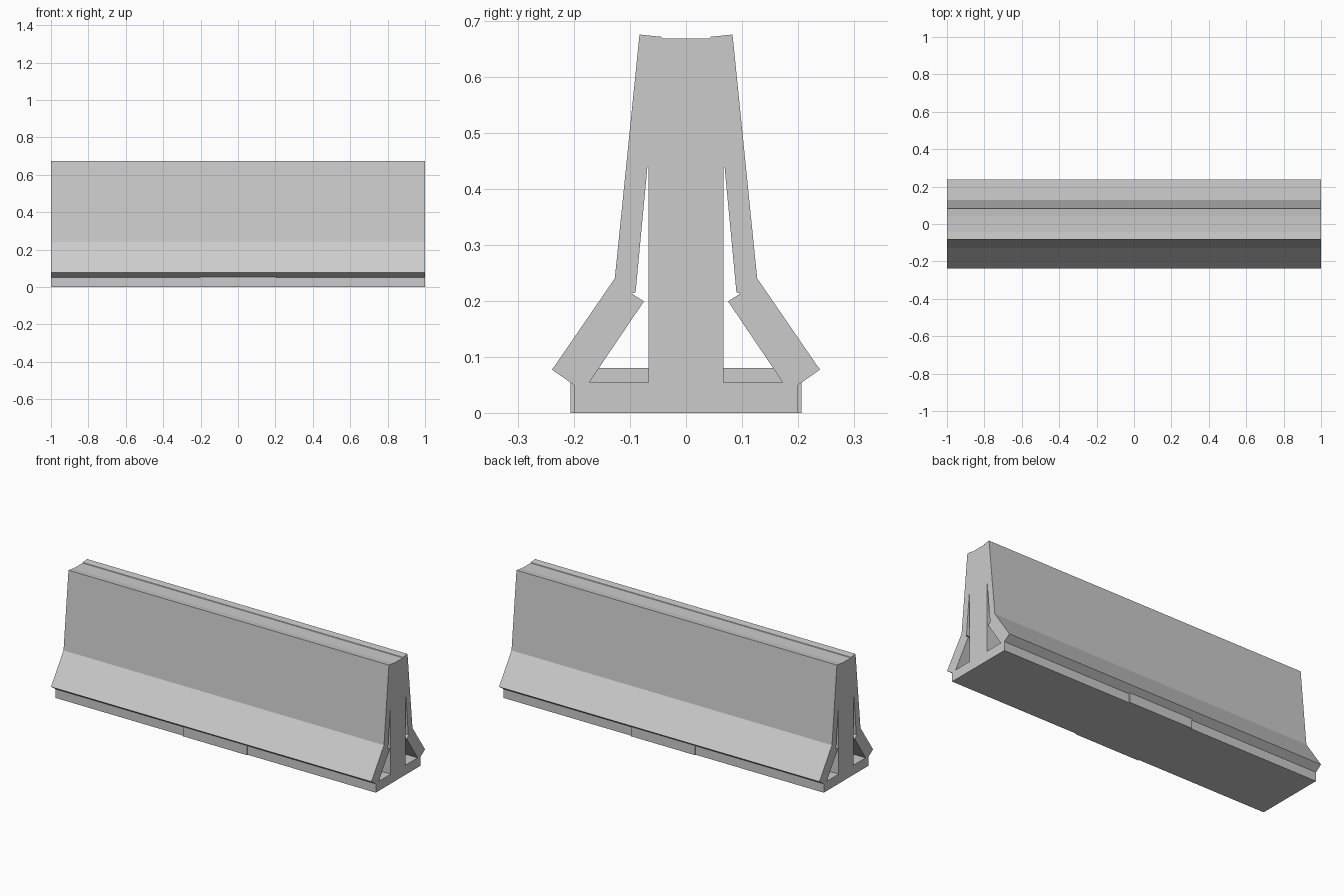
import bpy
from mathutils import Matrix

if "Cube" in bpy.data.objects:
    bpy.data.objects.remove(bpy.data.objects["Cube"])

concrete = bpy.data.materials.new("concrete_grey")
concrete.diffuse_color = (0.6, 0.6, 0.6, 1)
concrete.use_nodes = True
concrete.node_tree.nodes["Principled BSDF"].inputs["Base Color"].default_value = concrete.diffuse_color

# Local profile x, y, z become world y, z, x
PROFILE_TO_WORLD = Matrix(((0, 0, 1, 0), (1, 0, 0, 0), (0, 1, 0, 0), (0, 0, 0, 1)))


def flip(points):
    return [(-y, z) for y, z in reversed(points)]


def extrude_profile(name, loops, half_length):
    """Extrude closed loops along x; inner loops become through holes."""
    curve = bpy.data.curves.new(name + "_profile", 'CURVE')
    curve.dimensions = '2D'
    curve.fill_mode = 'BOTH'
    curve.extrude = half_length
    for points in loops:
        spline = curve.splines.new('POLY')
        spline.points.add(len(points) - 1)
        for p, (y, z) in zip(spline.points, points):
            p.co = (y, z, 0, 1)
        spline.use_cyclic_u = True
    helper = bpy.data.objects.new(name + "_helper", curve)
    bpy.context.collection.objects.link(helper)
    bpy.context.view_layer.update()
    mesh = bpy.data.meshes.new_from_object(
        helper.evaluated_get(bpy.context.evaluated_depsgraph_get()))
    bpy.data.objects.remove(helper)
    mesh.transform(PROFILE_TO_WORLD)
    mesh.materials.clear()
    mesh.materials.append(concrete)
    mesh.name = name
    obj = bpy.data.objects.new(name, mesh)
    bpy.context.collection.objects.link(obj)
    for poly in mesh.polygons:
        poly.use_smooth = False
    return obj


# Barrier body: foot, flared sides, tapered wall and grooved top
half = [(0.2, 0), (0.2, 0.05), (0.239, 0.077), (0.127, 0.24),
        (0.083, 0.675), (0.044, 0.671), (0.042, 0.668)]
# Hollow between the central web and each side panel
hollow = [(0.067, 0.054), (0.173, 0.054), (0.075, 0.199), (0.097, 0.213),
          (0.09, 0.215), (0.069, 0.437), (0.067, 0.437)]
extrude_profile("barrier_body", [half + flip(half), hollow, flip(hollow)], 1.0)

# Thicker block across the middle of the foot, filling the hollow's floor
block = [(0.206, 0), (0.206, 0.054), (0.156, 0.08)]
extrude_profile("foot_block", [block + flip(block)], 0.2)
